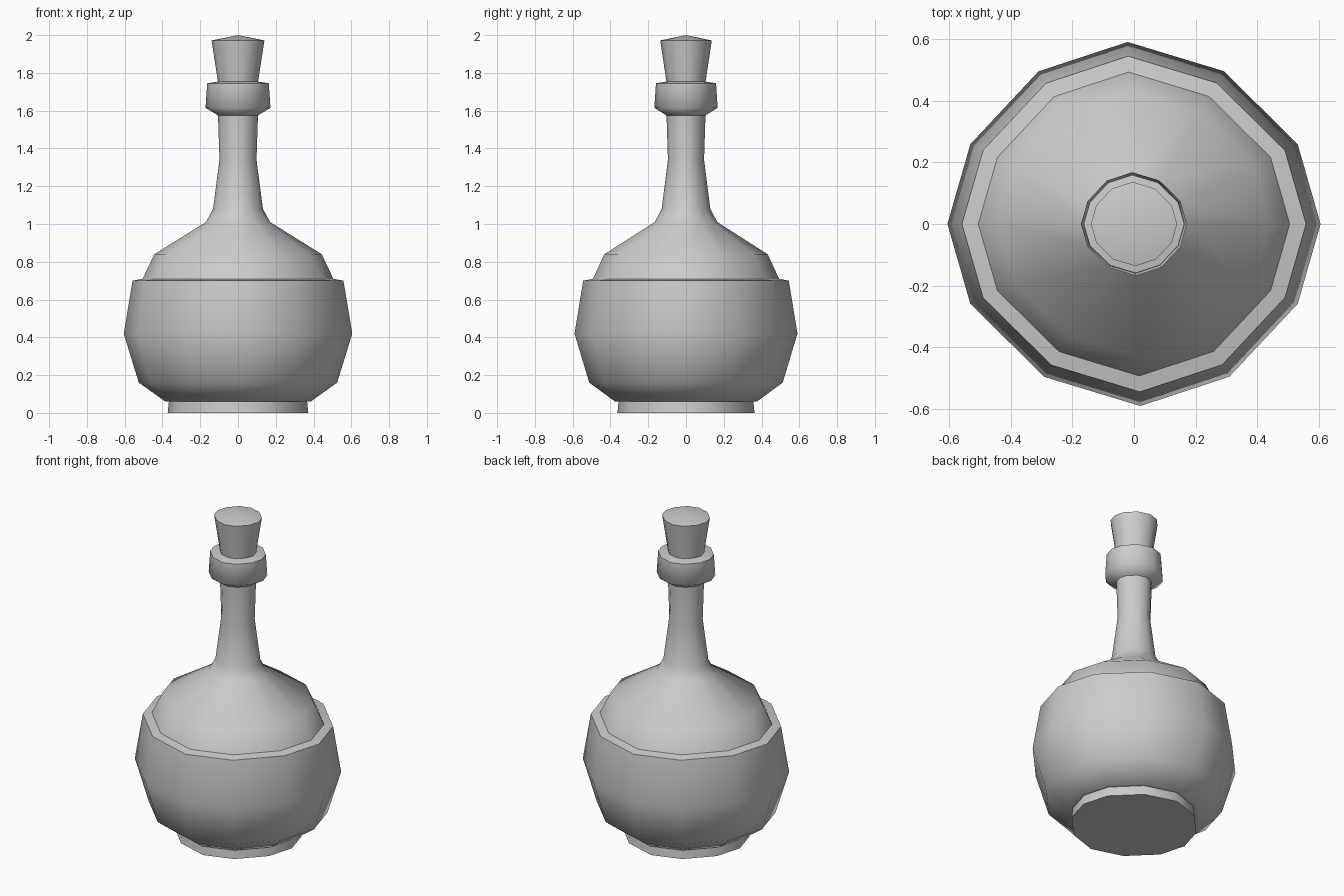
import bpy, bmesh, math

cube = bpy.data.objects.get("Cube")
if cube:
    bpy.data.objects.remove(cube, do_unlink=True)

grey = bpy.data.materials.new("plain grey")
grey.use_nodes = True
COLOUR = (0.6, 0.6, 0.6, 1.0)
grey.diffuse_color = COLOUR
grey.node_tree.nodes["Principled BSDF"].inputs["Base Color"].default_value = COLOUR

# Slightly uneven twelve-sided outline: angle and relative radius, repeated by half turn
HALF = [(0, 1.0), (26, 0.976), (59.6, 0.95), (92, 0.976), (122, 0.965), (154, 0.976)]
OUTLINE = [(math.radians(a + turn), r) for turn in (0, 180) for a, r in HALF]


def lathe(name, profile, cap_bottom=False):
    """Sweep (radius, height) pairs around the outline; zero radius closes to a point."""
    bm = bmesh.new()
    rings = []
    for radius, z in profile:
        if radius == 0:
            rings.append([bm.verts.new((0, 0, z))] * len(OUTLINE))
        else:
            rings.append([bm.verts.new((radius * k * math.cos(a), radius * k * math.sin(a), z))
                          for a, k in OUTLINE])
    for low, high in zip(rings, rings[1:]):
        for i in range(len(OUTLINE)):
            j = (i + 1) % len(OUTLINE)
            corners = [low[i], low[j], high[j], high[i]]
            bm.faces.new(list(dict.fromkeys(corners)))
    if cap_bottom:
        bm.faces.new(rings[0][::-1])
    mesh = bpy.data.meshes.new(name)
    bm.to_mesh(mesh)
    bm.free()
    mesh.materials.append(grey)
    obj = bpy.data.objects.new(name, mesh)
    bpy.context.collection.objects.link(obj)
    bpy.ops.object.select_all(action="DESELECT")
    obj.select_set(True)
    bpy.context.view_layer.objects.active = obj
    bpy.ops.object.shade_smooth_by_angle(angle=math.radians(62))
    return obj


# Foot, round belly with its flat ledge, shoulder and neck
lathe("foot", [(0.372, 0), (0.366, 0.06)], cap_bottom=True)
lathe("belly", [(0.366, 0.06), (0.385, 0.06), (0.525, 0.16), (0.605, 0.42),
                (0.558, 0.70), (0.505, 0.71)])
lathe("shoulder_and_neck", [(0.505, 0.71), (0.443, 0.84), (0.17, 1.01), (0.132, 1.08),
                            (0.098, 1.34), (0.106, 1.58)])
# Collar at the mouth and the tapered stopper
lathe("mouth_collar", [(0.106, 1.575), (0.172, 1.615), (0.163, 1.745), (0.10, 1.755)])
lathe("stopper", [(0.105, 1.745), (0.14, 1.972), (0, 2.0)])
